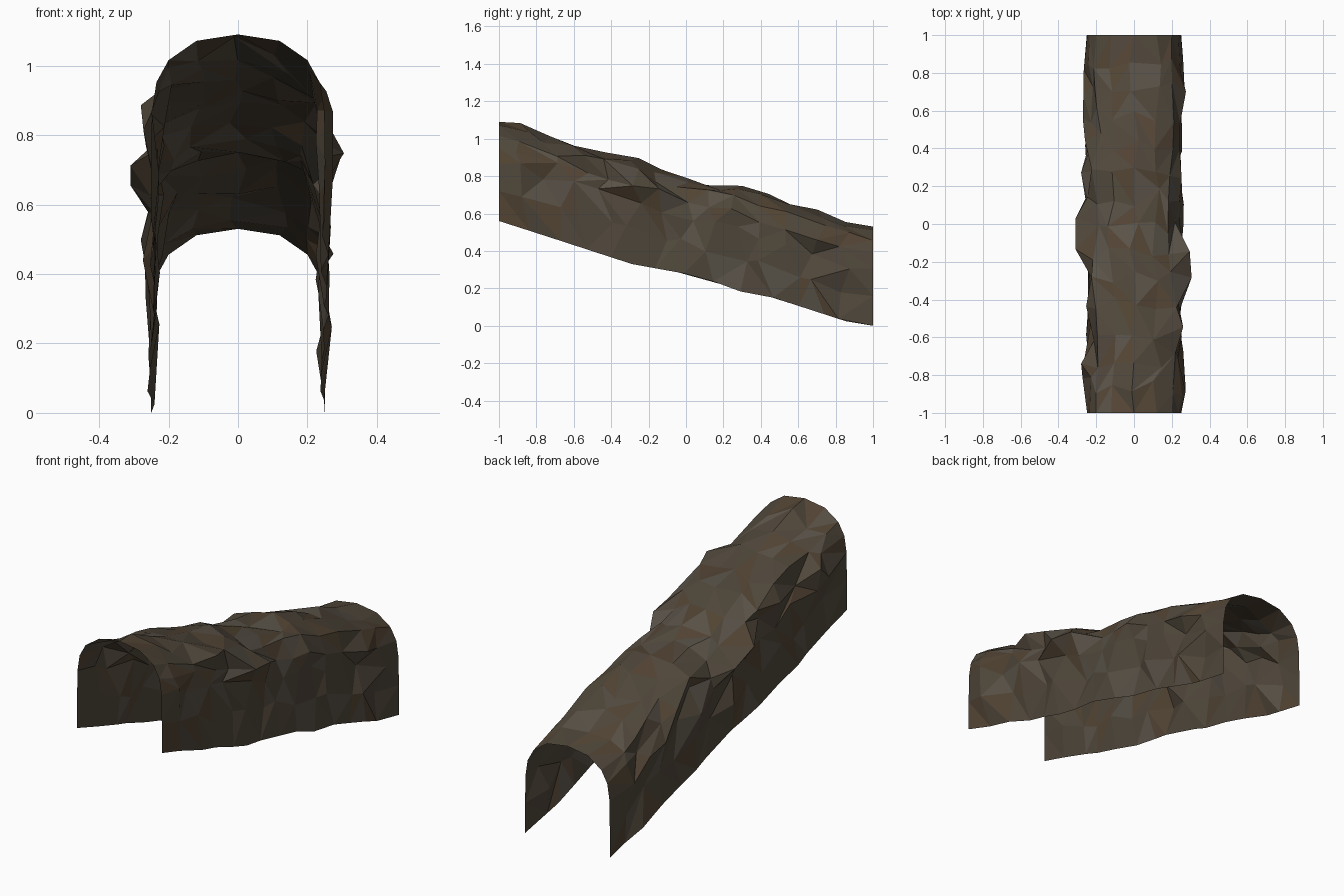
import bpy, bmesh, random
from mathutils import Vector

if "Cube" in bpy.data.objects:
    bpy.data.objects.remove(bpy.data.objects["Cube"])

random.seed(5)

# Side silhouettes (y, z) of the lower edge and the ridge
LOWER = [(-1, .56), (-.75, .48), (-.29, .33), (.07, .265), (.3, .18), (.42, .165), (.92, .003), (1, 0)]
RIDGE = [(-1, 1.09), (-.9, 1.09), (-.8, 1.04), (-.6, .99), (-.4, .935), (-.21, .89),
         (.02, .78), (.23, .765), (.45, .71), (.8, .59), (.86, .55), (1, .53)]
# Half arch (x, height fraction), wall foot to crown
HALF = [(.25, 0), (.25, .3), (.248, .58), (.235, .74), (.2, .86), (.12, .965), (0, 1)]
ARCH = [(-x, h) for x, h in HALF] + [p for p in reversed(HALF[:-1])]
# Protruding shoulder rocks (x, y, z)
ROCKS = [(-.31, -.15, .71), (-.31, .05, .64), (.295, -.1, .74), (.305, -.32, .72),
         (.275, .68, .45), (.26, -.57, .96), (-.28, -.72, .88), (-.28, .25, .5)]


def at(table, y):
    for (a, za), (b, zb) in zip(table, table[1:]):
        if y <= b:
            return za + (zb - za) * max(0, y - a) / (b - a)
    return table[-1][1]


def rock_material(name, rgb):
    m = bpy.data.materials.new(name)
    m.diffuse_color = (*rgb, 1)
    m.use_nodes = True
    m.node_tree.nodes["Principled BSDF"].inputs["Base Color"].default_value = m.diffuse_color
    return m


# Rough tunnel shell: jittered arches bridged along the slope
bm = bmesh.new()
rings = []
N = 14
for i in range(N + 1):
    y0 = -1 + 2 * i / N
    end = i in (0, N)
    ring = []
    for j, (x, h) in enumerate(ARCH):
        foot, crown = j in (0, len(ARCH) - 1), h > .95
        y = y0 if end else y0 + random.uniform(-.05, .05)
        lo, hi = at(LOWER, y), at(RIDGE, y)
        z = lo + (hi - lo) * h
        if not end:
            amp = .012 if foot else .026
            x += random.uniform(-1, 1) * amp
            if crown:
                z += random.uniform(-.035, .004)
            elif not foot:
                z += random.uniform(-.03, .028)
        ring.append(bm.verts.new((x, y, z)))
    rings.append(ring)

# Pull the nearest inner vertex out to each protruding rock
inner = [v for r in rings[1:-1] for v in r[1:-1]]
for rock in ROCKS:
    p = Vector(rock)
    v = min(inner, key=lambda q: (q.co - p).length)
    v.co = v.co.lerp(p, .5)
    v.co.x = p.x

# Irregular triangles with three rock tints
for a, b in zip(rings, rings[1:]):
    for j in range(len(ARCH) - 1):
        q = (a[j], a[j + 1], b[j + 1], b[j])
        s = random.randint(0, 1)
        for k in ((0, 1, 2), (0, 2, 3)):
            f = bm.faces.new([q[(n + s) % 4] for n in k])
            f.material_index = random.choice((0, 0, 0, 1, 2))
bmesh.ops.recalc_face_normals(bm, faces=bm.faces)
top = max(bm.faces, key=lambda f: f.calc_center_median().z)
if top.normal.z < 0:
    bmesh.ops.reverse_faces(bm, faces=bm.faces)

mesh = bpy.data.meshes.new("rock_tunnel")
bm.to_mesh(mesh)
bm.free()
for name, rgb in (("rock", (.08, .063, .043)), ("brown_rock", (.085, .058, .034)), ("grey_rock", (.1, .084, .064))):
    mesh.materials.append(rock_material(name, rgb))
bpy.context.collection.objects.link(bpy.data.objects.new("rock_tunnel", mesh))
